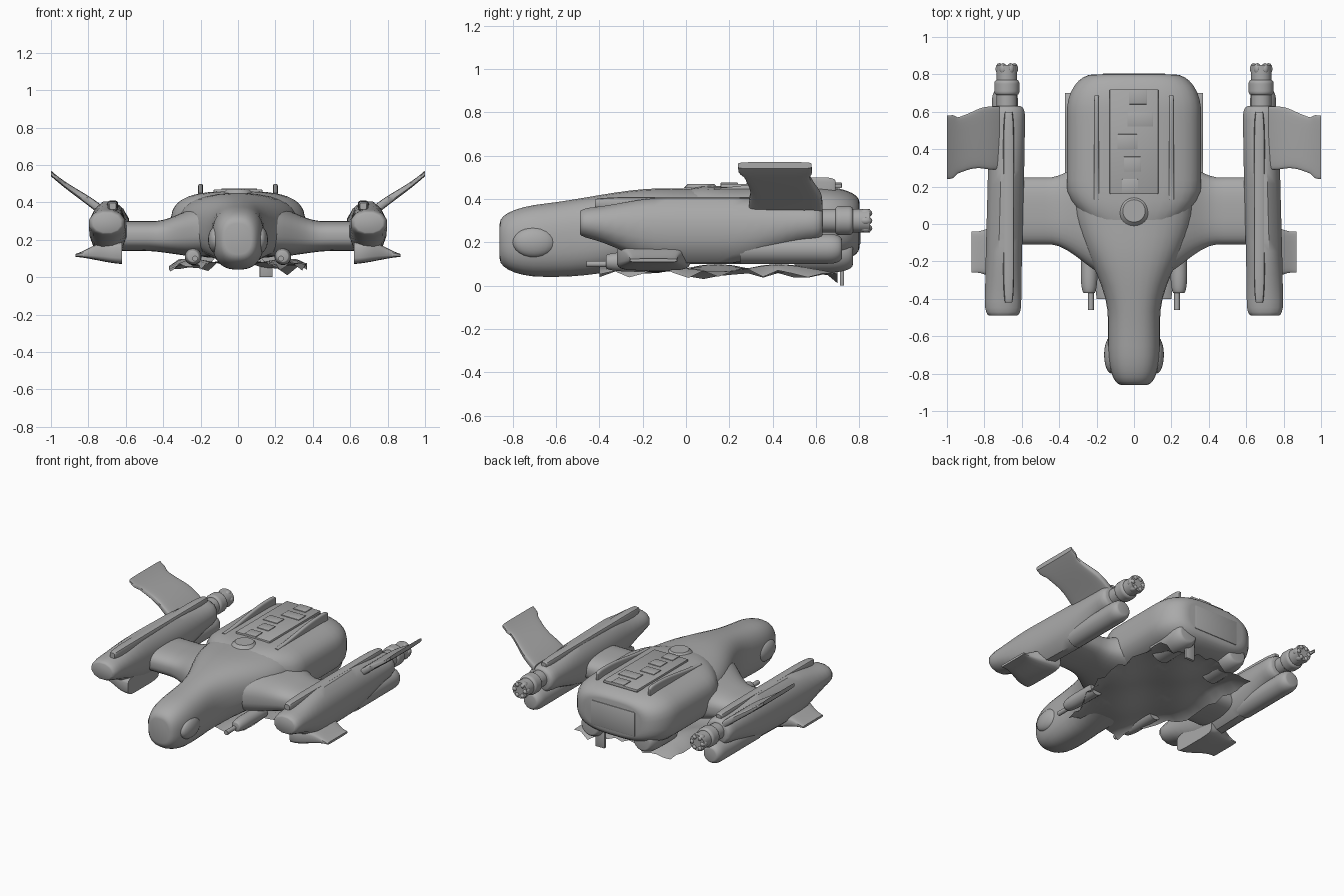
import bpy, bmesh, math, random
from mathutils import Matrix

cube = bpy.data.objects.get("Cube")
if cube:
    bpy.data.objects.remove(cube, do_unlink=True)
random.seed(4)

colour = (.4, .4, .4, 1)
grey = bpy.data.materials.new("hull_grey")
grey.use_nodes = True
grey.diffuse_color = colour
grey.node_tree.nodes["Principled BSDF"].inputs["Base Color"].default_value = colour


def ease(position, start, end, first, last):
    """Blend smoothly from the first value to the last between start and end."""
    t = min(1, max(0, (position - start) / (end - start)))
    return first + (last - first) * t * t * (3 - 2 * t)


def finish(name, bm, angle=40):
    bmesh.ops.recalc_face_normals(bm, faces=bm.faces)
    mesh = bpy.data.meshes.new(name)
    bm.to_mesh(mesh)
    bm.free()
    mesh.materials.append(grey)
    ob = bpy.data.objects.new(name, mesh)
    bpy.context.collection.objects.link(ob)
    bpy.ops.object.select_all(action='DESELECT')
    ob.select_set(True)
    bpy.context.view_layer.objects.active = ob
    bpy.ops.object.shade_smooth_by_angle(angle=math.radians(angle))


def placed(centre, size):
    return Matrix.Translation(centre) @ Matrix.Diagonal((*size, 1))


def loft(name, start, end, rule, side=1, across=False, power=2.5, sides=32, blunt=.6, front=0, back=0):
    """Superellipse rings; the rule gives centre, half width, bottom and top.

    Front and back are the lengths over which the ends round off."""
    bm = bmesh.new()
    rings = []
    steps = 24
    for k in range(steps + 1):
        pos = start + (end - start) * (1 - math.cos(math.pi * k / steps)) / 2
        mid, half, low, high = rule(pos)
        scale = 1
        for gap, reach in ((pos - start, front), (end - pos, back)):
            if reach > 0 and gap < reach:
                inset = 1 - max(0, gap) / reach
                scale *= blunt + (1 - blunt) * math.sqrt(1 - inset * inset)
        ring = []
        for i in range(sides):
            a = math.tau * (i + .5) / sides
            c, s = math.cos(a), math.sin(a)
            u = mid + scale * half * math.copysign(abs(c) ** (2 / power), c)
            z = (low + high) / 2 + scale * (high - low) / 2 * math.copysign(abs(s) ** (2 / power), s)
            ring.append(bm.verts.new((pos * side, u, z) if across else (u * side, pos, z)))
        rings.append(ring)
    for r, q in zip(rings, rings[1:]):
        for i in range(sides):
            bm.faces.new((r[i - 1], r[i], q[i], q[i - 1]))
    bm.faces.new(rings[0])
    bm.faces.new(rings[-1])
    finish(name, bm)


def box(name, centre, size):
    bm = bmesh.new()
    bmesh.ops.create_cube(bm, size=1, matrix=placed(centre, size))
    bmesh.ops.bevel(bm, geom=bm.edges[:], offset=min(size) / 4, segments=2, affect='EDGES', profile=.5)
    finish(name, bm)


def ball(name, centre, size):
    bm = bmesh.new()
    bmesh.ops.create_uvsphere(bm, u_segments=20, v_segments=12, radius=1, matrix=placed(centre, size))
    finish(name, bm)


# Nose and neck
loft("nose", -.86, .2, lambda y: (
    0, ease(y, -.5, .1, .14, .32), ease(y, -.6, 0, .04, .1), ease(y, -.8, -.1, .37, .45)),
    front=.2, blunt=.5)

# Main hull with a chamfered tail
loft("main_hull", -.1, .8, lambda y: (
    0, ease(y, -.2, .2, .1, .36), .1, ease(y, -.1, .1, .43, .46)),
    power=3, back=.2)

# Deck details
deck = .46
box("deck_panel", (0, .44, deck), (.26, .56, .02))
for i in range(5):
    box("deck_plate", (random.uniform(-.04, .04), .2 + i * .12, deck + .01),
        (random.uniform(.08, .15), .08, .01))
bm = bmesh.new()
bmesh.ops.create_cone(bm, cap_ends=True, segments=32, radius1=.08, radius2=.06, depth=.02,
                      matrix=Matrix.Translation((0, .07, deck)))
finish("deck_hatch", bm, 25)
box("tail_plate", (0, .79, .27), (.34, .03, .17))

# Ragged belly skin
bm = bmesh.new()
bmesh.ops.create_grid(bm, x_segments=14, y_segments=16, size=.5)
for v in bm.verts:
    along, edge = v.co.y + .5, abs(v.co.x) * 2
    v.co.x *= 2 * ease(along, 0, .5, .2, .37)
    v.co.y = 1.1 * along - .4
    v.co.z = .08 + .02 * math.sin(v.co.y * 11) * math.cos(v.co.x * 12)
    if edge > .9 or along > .95:
        v.co.z -= random.uniform(0, .05)
finish("belly_skin", bm, 60)
box("tail_flap", (.15, .72, .07), (.07, .02, .14))

for side, word in ((-1, "right"), (1, "left")):
    def part(name, start, end, rule, **options):
        loft(f"{word}_{name}", start, end, rule, side=side, **options)

    def tube(name, start, end, x, z, radius, **options):
        part(name, start, end, lambda y: (x, radius, z - radius, z + radius), power=2, sides=20, **options)

    # Nose cheek, deck ridge and tail engine
    ball(f"{word}_nose_cheek", (side * .12, -.7, .2), (.04, .1, .07))
    part("deck_ridge", .13, .69, lambda y: (.2, .014, .42, ease(y, .1, .6, .45, .5)),
         power=4, sides=16, back=.05)
    tube("tail_engine", .5, .77, .2, .15, .09, back=.1)

    # Wing blending into the hull
    part("wing", .1, .7, lambda x: (
        .07, ease(x, .1, .45, .36, .18), ease(x, .2, .5, .11, .14), ease(x, .15, .45, .39, .3)),
        across=True, power=2.8)

    # Gun under the wing root
    tube("gun_body", -.37, -.08, .24, .11, .045, front=.1)
    tube("gun_barrel", -.46, -.3, .23, .1, .015)

    # Engine pod with its spine
    part("pod", -.49, .63, lambda y: (
        ease(y, -.5, .6, .7, .68), .1,
        ease(y, -.5, -.1, .22, .1) + ease(y, .2, .6, 0, .1),
        ease(y, -.5, -.1, .36, .41) - ease(y, .2, .6, 0, .03)),
        power=2.1, sides=12, front=.06, back=.05, blunt=.75)
    part("pod_spine", -.42, .6, lambda y: (.67, .03, .35, .41), power=4, sides=12, front=.2, back=.2)

    # Thrusters, the upper one with a collar and a ring of lobes
    exhaust_x, exhaust_z = .68, .3
    tube("upper_thruster", .6, .85, exhaust_x, exhaust_z, .055)
    tube("thruster_collar", .69, .77, exhaust_x, exhaust_z, .068, front=.02, back=.02, blunt=.8)
    for i in range(6):
        a = math.tau * i / 6
        ball(f"{word}_thruster_lobe",
             (side * exhaust_x + .04 * math.cos(a), .83, exhaust_z + .04 * math.sin(a)), (.02, .03, .02))
    tube("lower_thruster", .25, .72, .69, .17, .07, back=.06)

    # Raised outer fin with a widened tip
    part("upper_fin", .72, 1, lambda x: (
        ease(x, .8, 1, .46, .41), .17 - ease(x, .75, .9, 0, .02) + ease(x, .94, .97, 0, .02),
        x * .9 - ease(x, .7, 1, .33, .36), x * .9 - ease(x, .7, 1, .27, .33)),
        across=True, power=6, sides=24)

    # Small lower fin
    part("lower_fin", .62, .87, lambda x: (
        -.15, ease(x, .65, .85, .17, .11), ease(x, .6, .9, .07, .11), ease(x, .7, .9, .19, .12)),
        across=True, power=5, sides=20)
